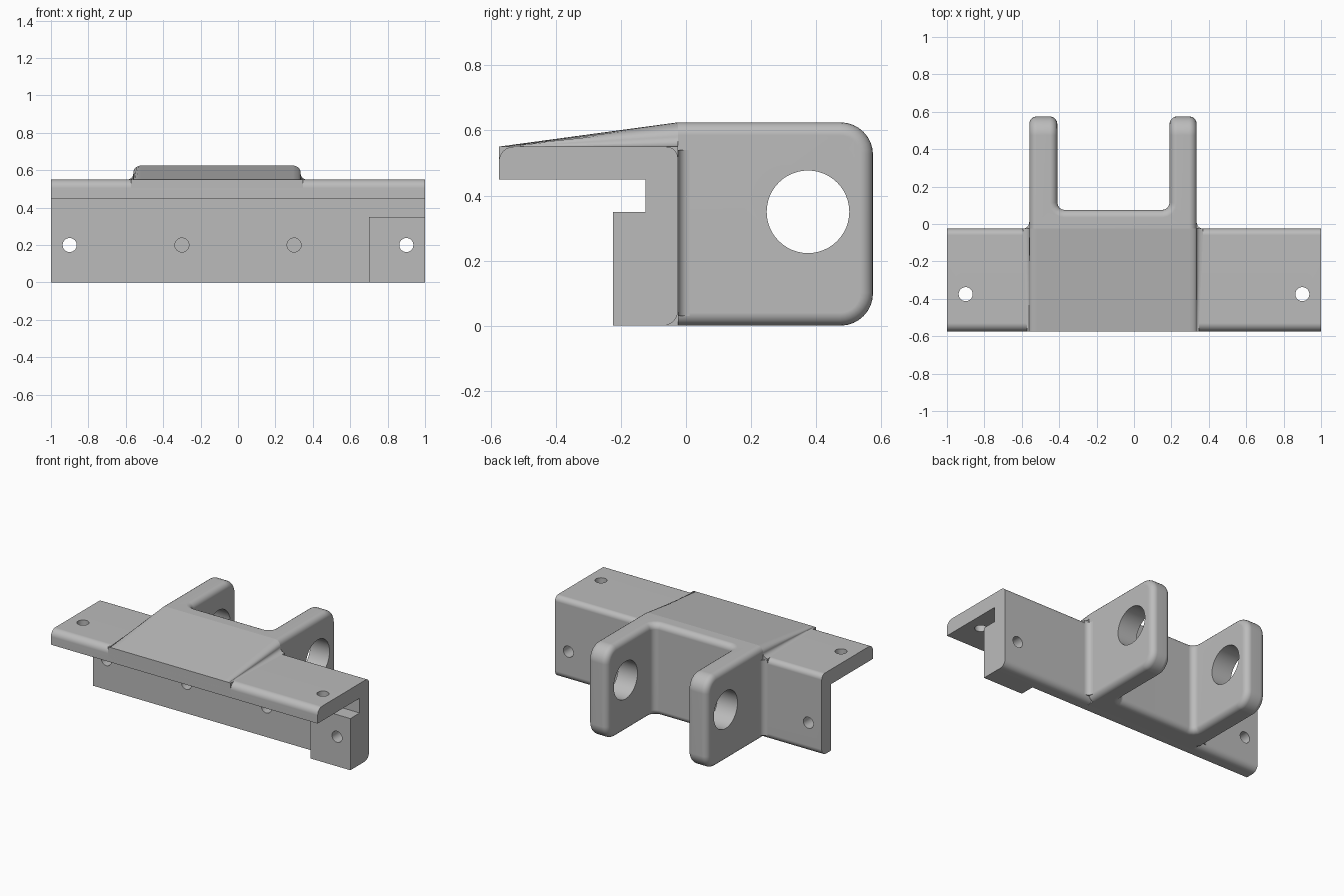
import bpy
import bmesh
from math import sin, cos, pi, radians
from mathutils import Vector, Matrix

cube = bpy.data.objects.get("Cube")
if cube:
    bpy.data.objects.remove(cube, do_unlink=True)

grey = bpy.data.materials.new("plain grey")
grey.use_nodes = True
COLOUR = (0.5, 0.5, 0.5, 1)
grey.diffuse_color = COLOUR
for node in grey.node_tree.nodes:
    if node.type == 'BSDF_PRINCIPLED':
        node.inputs["Base Color"].default_value = COLOUR

LEFT, RIGHT = 0.335, -0.56     # outer sides of the yoke
FRONT, BACK = -0.575, -0.025   # flange lip and rear of the web
TOP, CROWN = 0.55, 0.625       # flange top and yoke top


def rounded(corners, steps=6):
    """Outline of right-angled (a, b, radius) corners with rounded arcs."""
    out = []
    for i, (a, b, r) in enumerate(corners):
        p = Vector((a, b))
        if not r:
            out.append(p)
            continue
        u = (Vector(corners[i - 1][:2]) - p).normalized()
        v = (Vector(corners[(i + 1) % len(corners)][:2]) - p).normalized()
        c = p + r * (u + v)
        for k in range(steps + 1):
            t = pi / 2 * k / steps
            out.append(c - r * (v * cos(t) + u * sin(t)))
    return out


def prism(outline, axis, lo, hi):
    """Extrude a 2D outline along an axis into a closed bmesh."""
    def place(p, d):
        a, b = p
        return {'X': (d, a, b), 'Y': (a, d, b), 'Z': (a, b, d)}[axis]
    return loft([[place(p, d) for p in outline] for d in (lo, hi)])


def loft(rings):
    bm = bmesh.new()
    first, last = [[bm.verts.new(co) for co in ring] for ring in rings]
    n = len(first)
    bm.faces.new(first)
    bm.faces.new(last)
    for i in range(n):
        j = (i + 1) % n
        bm.faces.new((first[i], first[j], last[j], last[i]))
    bmesh.ops.recalc_face_normals(bm, faces=bm.faces)
    return bm


def make(name, bm):
    mesh = bpy.data.meshes.new(name)
    bm.to_mesh(mesh)
    bm.free()
    mesh.materials.append(grey)
    obj = bpy.data.objects.new(name, mesh)
    bpy.context.collection.objects.link(obj)
    return obj


def activate(obj):
    bpy.ops.object.select_all(action='DESELECT')
    obj.select_set(True)
    bpy.context.view_layer.objects.active = obj


def drill(obj, centre, axis, radius, depth):
    """Cut a round hole through the object."""
    bm = bmesh.new()
    turn = {'X': Matrix.Rotation(pi / 2, 4, 'Y'),
            'Y': Matrix.Rotation(pi / 2, 4, 'X'), 'Z': Matrix()}[axis]
    bmesh.ops.create_cone(bm, cap_ends=True, segments=48, radius1=radius,
                          radius2=radius, depth=depth,
                          matrix=Matrix.Translation(centre) @ turn)
    cutter = make("hole_cutter", bm)
    cutter.hide_render = True
    activate(obj)
    mod = obj.modifiers.new("hole", 'BOOLEAN')
    mod.operation = 'DIFFERENCE'
    mod.solver = 'EXACT'
    mod.object = cutter
    bpy.ops.object.modifier_apply(modifier=mod.name)
    bpy.data.objects.remove(cutter, do_unlink=True)


def finish(obj):
    activate(obj)
    bpy.ops.object.shade_smooth_by_angle(angle=radians(35))
    mod = obj.modifiers.new("even_shading", 'WEIGHTED_NORMAL')
    mod.keep_sharp = True


# Angle bracket: top flange and upright web
bracket = make("angle_bracket", prism(rounded([
    (FRONT, 0.45, 0), (-0.125, 0.45, 0), (-0.125, 0, 0),
    (BACK, 0, 0.045), (BACK, TOP, 0.035), (FRONT, TOP, 0.045)]), 'X', -1, 1))

# Spacer block behind the left bolt hole
block = make("spacer_block", prism(rounded([
    (-0.225, 0, 0), (-0.125, 0, 0), (-0.125, 0.35, 0), (-0.225, 0.35, 0)]),
    'X', 0.7, 1))

# Bolt holes
for x in (-0.9, -0.3, 0.3, 0.9):
    drill(bracket, (x, -0.1, 0.2), 'Y', 0.0375, 0.4)
for x in (-0.9, 0.9):
    drill(bracket, (x, -0.375, 0.5), 'Z', 0.0375, 0.3)
drill(block, (0.9, -0.17, 0.2), 'Y', 0.0375, 0.4)

# Yoke: two arms joined by a bridge
bm = prism(rounded([
    (RIGHT, BACK, 0), (LEFT, BACK, 0), (LEFT, 0.575, 0), (0.19, 0.575, 0),
    (0.19, 0.075, 0.04), (-0.41, 0.075, 0.04), (-0.41, 0.575, 0),
    (RIGHT, 0.575, 0)], 4), 'Z', 0, CROWN)
# Large rounds on the arm ends
ends = [e for e in bm.edges
        if all(v.co.y > 0.57 for v in e.verts)
        and abs(e.verts[0].co.z - e.verts[1].co.z) < 0.01]
bmesh.ops.bevel(bm, geom=ends, offset=0.1, offset_type='OFFSET', segments=8,
                profile=0.5, affect='EDGES', clamp_overlap=False)
bm.normal_update()
# Small rounds on every other free edge
rims = [e for e in bm.edges
        if e.calc_face_angle(0) > radians(40)
        and not all(v.co.y < BACK + 0.001 for v in e.verts)]
bmesh.ops.bevel(bm, geom=rims, offset=0.04, offset_type='OFFSET', segments=5,
                profile=0.5, affect='EDGES', clamp_overlap=False)
bmesh.ops.recalc_face_normals(bm, faces=bm.faces)
yoke = make("yoke", bm)
drill(yoke, (0, 0.375, 0.35), 'X', 0.127, 3)

# Flat foot joining the yoke underside to the web
foot = make("yoke_foot", prism(rounded([
    (-0.12, 0, 0), (BACK, 0, 0), (BACK, 0.06, 0), (-0.12, 0.06, 0)]),
    'X', RIGHT + 0.03, LEFT - 0.03))


# Sloping ramp over the flange, with flared and rounded sides
def ramp_section(y, rise, flare):
    side = [(-flare, 0.47)]
    quarter = [pi / 2 * k / 5 for k in range(6)]
    side += [(-flare * (1 - sin(t)), TOP + rise * 0.4 * (1 - cos(t)))
             for t in quarter]
    side += [(0.04 * (1 - cos(t)), TOP + rise * (0.467 + 0.533 * sin(t)))
             for t in quarter]
    return ([(RIGHT + a, y, z) for a, z in side]
            + [(LEFT - a, y, z) for a, z in reversed(side)])


ramp = make("ramp", loft([ramp_section(FRONT, 0.0005, 0.012),
                          ramp_section(BACK, CROWN - TOP, 0.035)]))

# Upright fillets where the yoke sides meet the web
fillets = []
for name, x, s in (("left_fillet", LEFT, 1), ("right_fillet", RIGHT, -1)):
    r = 0.035
    arc = [(x + s * r * (1 - cos(t)), BACK + r * (1 - sin(t)))
           for t in [pi / 2 * k / 6 for k in range(7)]]
    fillets.append(make(name, prism([(x, BACK)] + arc, 'Z', 0.03, 0.54)))

for part in [bracket, block, yoke, foot, ramp] + fillets:
    finish(part)
